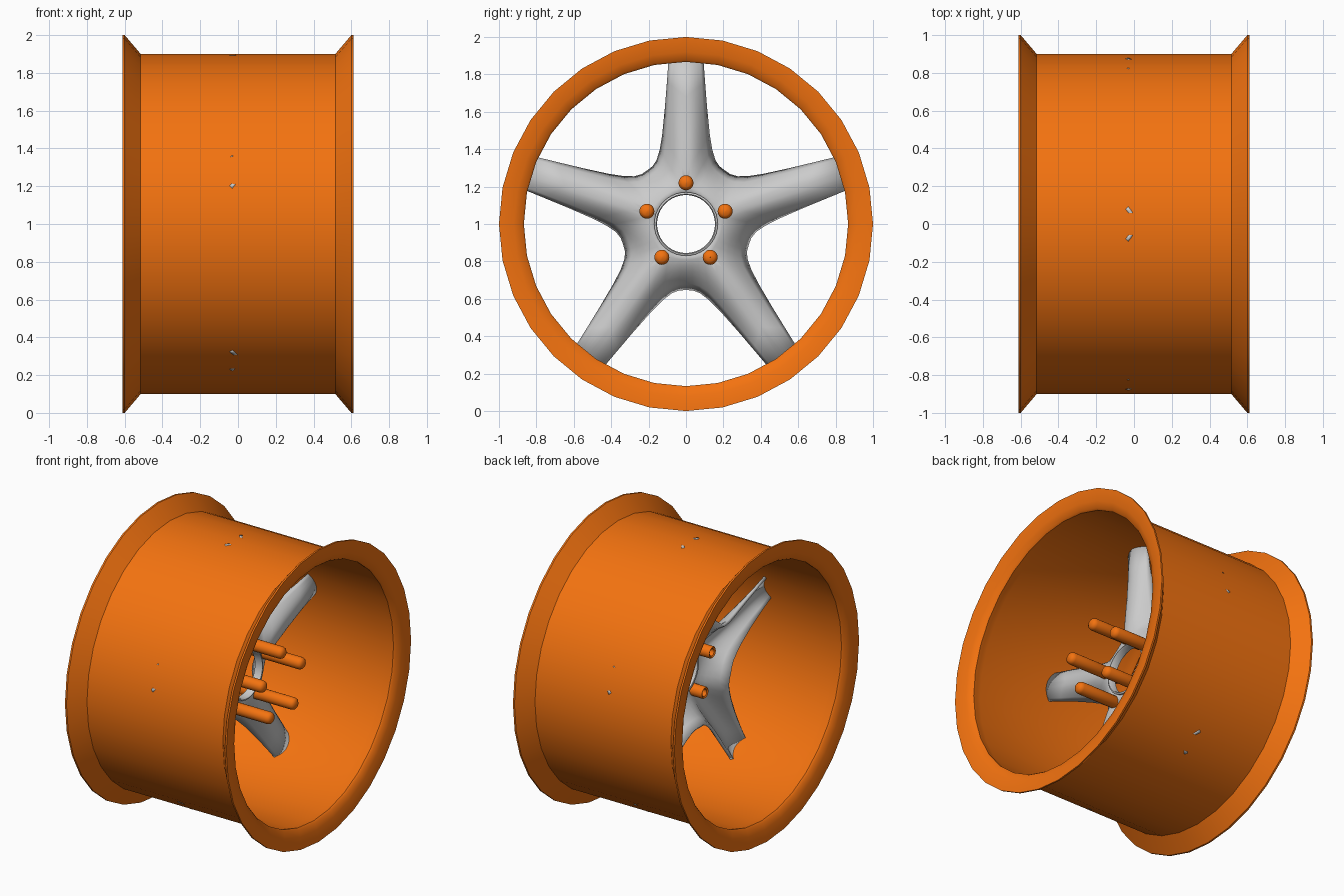
import bpy, bmesh, math
from mathutils import Vector

if "Cube" in bpy.data.objects:
    bpy.data.objects.remove(bpy.data.objects["Cube"])

orange = bpy.data.materials.new("orange_paint")
orange.diffuse_color = (0.9, 0.17, 0.005, 1)
orange.use_nodes = True
orange.node_tree.nodes["Principled BSDF"].inputs["Base Color"].default_value = orange.diffuse_color


def make_object(name, bm, mat=None, angle=40):
    bmesh.ops.remove_doubles(bm, verts=bm.verts, dist=0.0005)
    bmesh.ops.recalc_face_normals(bm, faces=bm.faces)
    me = bpy.data.meshes.new(name)
    bm.to_mesh(me)
    bm.free()
    ob = bpy.data.objects.new(name, me)
    bpy.context.collection.objects.link(ob)
    if mat:
        me.materials.append(mat)
    bpy.ops.object.select_all(action='DESELECT')
    bpy.context.view_layer.objects.active = ob
    ob.select_set(True)
    bpy.ops.object.shade_smooth_by_angle(angle=math.radians(angle))
    return ob


def lathe(name, profile, sides, centre=(0, 0, 1), closed=True, mat=None, angle=40):
    """Revolve (x, radius) points about an axis along x."""
    bm = bmesh.new()
    rings = []
    for k in range(sides):
        a = math.tau * k / sides
        rings.append([bm.verts.new((centre[0] + x, centre[1] + r * math.sin(a),
                                    centre[2] + r * math.cos(a))) for x, r in profile])
    n = len(profile)
    for k in range(sides):
        p, q = rings[k], rings[(k + 1) % sides]
        for i in range(n if closed else n - 1):
            j = (i + 1) % n
            bm.faces.new((p[i], p[j], q[j], q[i]))
    return make_object(name, bm, mat, angle)


# Rim: barrel with flared flanges and inner lips
half = [(0.515, 0.9), (0.6, 1.0), (0.612, 1.0), (0.61, 0.975), (0.6, 0.92),
        (0.585, 0.877), (0.572, 0.867), (0.545, 0.872), (0.51, 0.88)]
lathe("rim", half + [(-x, r) for x, r in reversed(half)], 32, mat=orange)

# Five-spoke star: half-sector patch between the hub/centre line and the outer edge
edge = [(0.208, 0.286, -0.105), (0.18, 0.308, -0.102), (0.157, 0.342, -0.096),
        (0.14, 0.4, -0.088), (0.127, 0.48, -0.075), (0.113, 0.62, -0.055),
        (0.102, 0.76, -0.04), (0.092, 0.895, -0.03)]
core = [(0.16 * math.sin(math.radians(a)), 0.16 * math.cos(math.radians(a)), 0.06)
        for a in (36, 24, 12, 0)]
core += [(0, 0.27, 0.055), (0, 0.45, 0.035), (0, 0.68, 0.015), (0, 0.893, 0.01)]
STEPS = 6
bm = bmesh.new()
for s in range(5):
    for side in (1, -1):
        rot = math.tau * s / 5
        grid = []
        for c, e in zip(core, edge):
            row = []
            for j in range(STEPS + 1):
                t = j / STEPS
                y = side * (c[0] + (e[0] - c[0]) * t)
                z = c[1] + (e[1] - c[1]) * t
                x = c[2] + (e[2] - c[2]) * t ** 2
                row.append(bm.verts.new((x, y * math.cos(rot) + z * math.sin(rot),
                                         1 + z * math.cos(rot) - y * math.sin(rot))))
            grid.append(row)
        for a, b in zip(grid, grid[1:]):
            for j in range(STEPS):
                bm.faces.new((a[j], a[j + 1], b[j + 1], b[j]))
bmesh.ops.remove_doubles(bm, verts=bm.verts, dist=0.0005)
bmesh.ops.recalc_face_normals(bm, faces=bm.faces)
if sum(f.normal.x for f in bm.faces) < 0:
    bmesh.ops.reverse_faces(bm, faces=bm.faces)
star = make_object("spoke_star", bm)
solid = star.modifiers.new("thickness", 'SOLIDIFY')
solid.thickness = 0.02
solid.offset = -1

# Hub bore collar
lathe("hub_collar", [(0.02, 0.155), (0.068, 0.155), (0.074, 0.16),
                     (0.07, 0.17), (0.02, 0.17)], 40)

# Wheel studs: rounded tips facing out, hollow inner ends
stud = [(0.03, 0.0005), (0.03, 0.024), (-0.05, 0.024), (-0.055, 0.035), (-0.048, 0.04),
        (0.325, 0.04), (0.342, 0.035), (0.352, 0.022), (0.355, 0.0005)]
for s in range(5):
    a = math.tau * s / 5
    lathe(f"wheel_stud_{s + 1}", stud, 20,
          (0, 0.22 * math.sin(a), 1 + 0.22 * math.cos(a)), True, orange)
